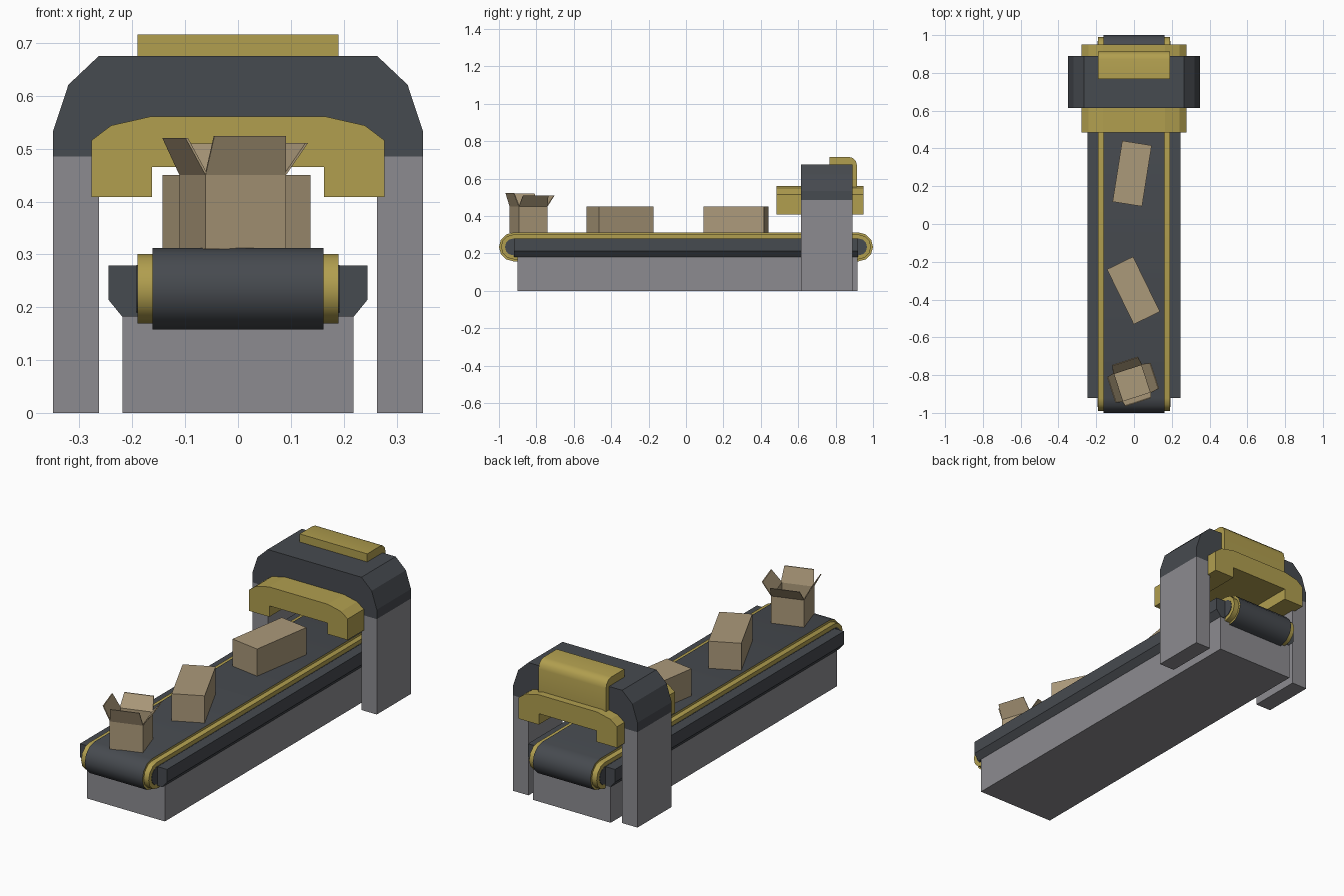
import bpy, bmesh, math
from mathutils import Matrix, Vector

if "Cube" in bpy.data.objects:
    bpy.data.objects.remove(bpy.data.objects["Cube"])


def mat(name, c):
    m = bpy.data.materials.new(name)
    m.diffuse_color = (*c, 1)
    m.use_nodes = True
    m.node_tree.nodes["Principled BSDF"].inputs["Base Color"].default_value = m.diffuse_color
    return m


DARK = mat("charcoal", (0.062, 0.069, 0.079))
YELLOW = mat("mustard_yellow", (0.44, 0.345, 0.078))
GREY = mat("machine_grey", (0.265, 0.26, 0.28))
TAN = mat("cardboard", (0.41, 0.32, 0.195))


def finish(name, bm, mats, smooth=False):
    bmesh.ops.recalc_face_normals(bm, faces=bm.faces[:])
    me = bpy.data.meshes.new(name)
    bm.to_mesh(me)
    bm.free()
    for m in mats:
        me.materials.append(m)
    ob = bpy.data.objects.new(name, me)
    bpy.context.collection.objects.link(ob)
    if smooth:
        bpy.ops.object.select_all(action='DESELECT')
        bpy.context.view_layer.objects.active = ob
        ob.select_set(True)
        bpy.ops.object.shade_smooth_by_angle(angle=math.radians(35))
    return ob


def prism(name, pts, a, b, axis, mats, smooth=False):
    """Extrude a 2D profile from a to b: axis 'x' takes (y,z), axis 'y' takes (x,z)."""
    bm = bmesh.new()
    place = (lambda p, t: (t, *p)) if axis == 'x' else (lambda p, t: (p[0], t, p[1]))
    f = bm.faces.new([bm.verts.new(place(p, a)) for p in pts])
    ext = bmesh.ops.extrude_face_region(bm, geom=[f])
    d = Vector((b - a, 0, 0)) if axis == 'x' else Vector((0, b - a, 0))
    bmesh.ops.translate(bm, vec=d, verts=[v for v in ext['geom'] if isinstance(v, bmesh.types.BMVert)])
    return finish(name, bm, mats, smooth)


def box(name, x0, x1, y0, y1, z0, z1, m):
    return prism(name, [(x0, z0), (x1, z0), (x1, z1), (x0, z1)], y0, y1, 'y', [m])


def mirrored(half):
    return half + [(-x, z) for x, z in reversed(half)]


def stadium(r, half_length, zc=0.235):
    c = half_length - r
    pts = []
    for s in (1, -1):
        for i in range(7):
            t = math.radians(-90 + 30 * i)
            pts.append((s * (c + r * math.cos(t)), zc + s * r * math.sin(t)))
    return pts


# Conveyor base and side rails
box("conveyor_base", -0.219, 0.219, -0.9, 0.918, 0, 0.183, GREY)
prism("side_rails", mirrored([(0.219, 0.182), (0.245, 0.214), (0.245, 0.279)]), -0.92, 0.92, 'y', [DARK])

# Belt with yellow edges, edge rings and dark ring centres
belt = prism("belt", stadium(0.077, 1.0), -0.162, 0.162, 'x', [DARK, YELLOW], True)
for p in belt.data.polygons:
    p.material_index = 1 if abs(p.normal.x) > 0.5 else 0
prism("belt_edge_rings", stadium(0.066, 0.989), -0.19, 0.19, 'x', [YELLOW], True)
prism("ring_centres", stadium(0.045, 0.968), -0.192, 0.192, 'x', [DARK], True)

# Scanner gate: pillars, arch, scanner hood and top cover
for s, side in ((-1, "left"), (1, "right")):
    x0, x1 = sorted((s * 0.263, s * 0.35))
    box(side + "_pillar", x0, x1, 0.615, 0.89, 0, 0.485, GREY)
prism("gate_arch", mirrored([(0.35, 0.485), (0.35, 0.533), (0.321, 0.621), (0.264, 0.675)]),
      0.615, 0.89, 'y', [DARK])
prism("scanner_hood", mirrored([(0.163, 0.465), (0.163, 0.409), (0.277, 0.409), (0.277, 0.516),
                                (0.24, 0.544), (0.165, 0.561)]), 0.485, 0.95, 'y', [YELLOW])
prism("top_cover", [(0.767, 0.6), (0.767, 0.716), (0.872, 0.716), (0.893, 0.71), (0.908, 0.695),
                    (0.914, 0.672), (0.914, 0.55), (0.85, 0.55)], -0.19, 0.19, 'x', [YELLOW], True)

# Closed parcels
BZ, TZ = 0.31, 0.45
for name, cx, cy, w, l, a in (("middle_parcel", -0.003, -0.352, 0.154, 0.324, 26),
                              ("far_parcel", -0.01, 0.267, 0.158, 0.327, -9)):
    ob = box(name, -w / 2, w / 2, -l / 2, l / 2, BZ, TZ, TAN)
    ob.data.transform(Matrix.Translation((cx, cy, 0)) @ Matrix.Rotation(math.radians(a), 4, 'Z'))

# Open carton: hollow body and four tapered flaps
place = Matrix.Translation((-0.01, -0.842, 0)) @ Matrix.Rotation(math.radians(18), 4, 'Z')
h, t = 0.08, 0.005
bm = bmesh.new()
rings = [[bm.verts.new((sx * r, sy * r, z)) for sx, sy in ((-1, -1), (1, -1), (1, 1), (-1, 1))]
         for r, z in ((h, BZ), (h, TZ), (h - t, TZ), (h - t, BZ + 0.006))]
for lo, hi in zip(rings, rings[1:]):
    for i in range(4):
        j = (i + 1) % 4
        bm.faces.new((lo[i], lo[j], hi[j], hi[i]))
bm.faces.new(rings[0])
bm.faces.new(rings[-1])
bm.transform(place)
finish("open_carton", bm, [TAN])

for side, a, out, top in (("front", 0, 0.027, 0.524), ("right", 90, 0.047, 0.511),
                          ("back", 180, 0.044, 0.51), ("left", 270, 0.037, 0.52)):
    flap = prism(side + "_flap", [(-h, TZ), (h, TZ), (h - 0.009, top), (-h + 0.009, top)],
                 -h, -h + t, 'y', [TAN])
    for v in flap.data.vertices:
        if v.co.z > TZ + 0.01:
            v.co.y -= out
    flap.data.transform(place @ Matrix.Rotation(math.radians(a), 4, 'Z'))
